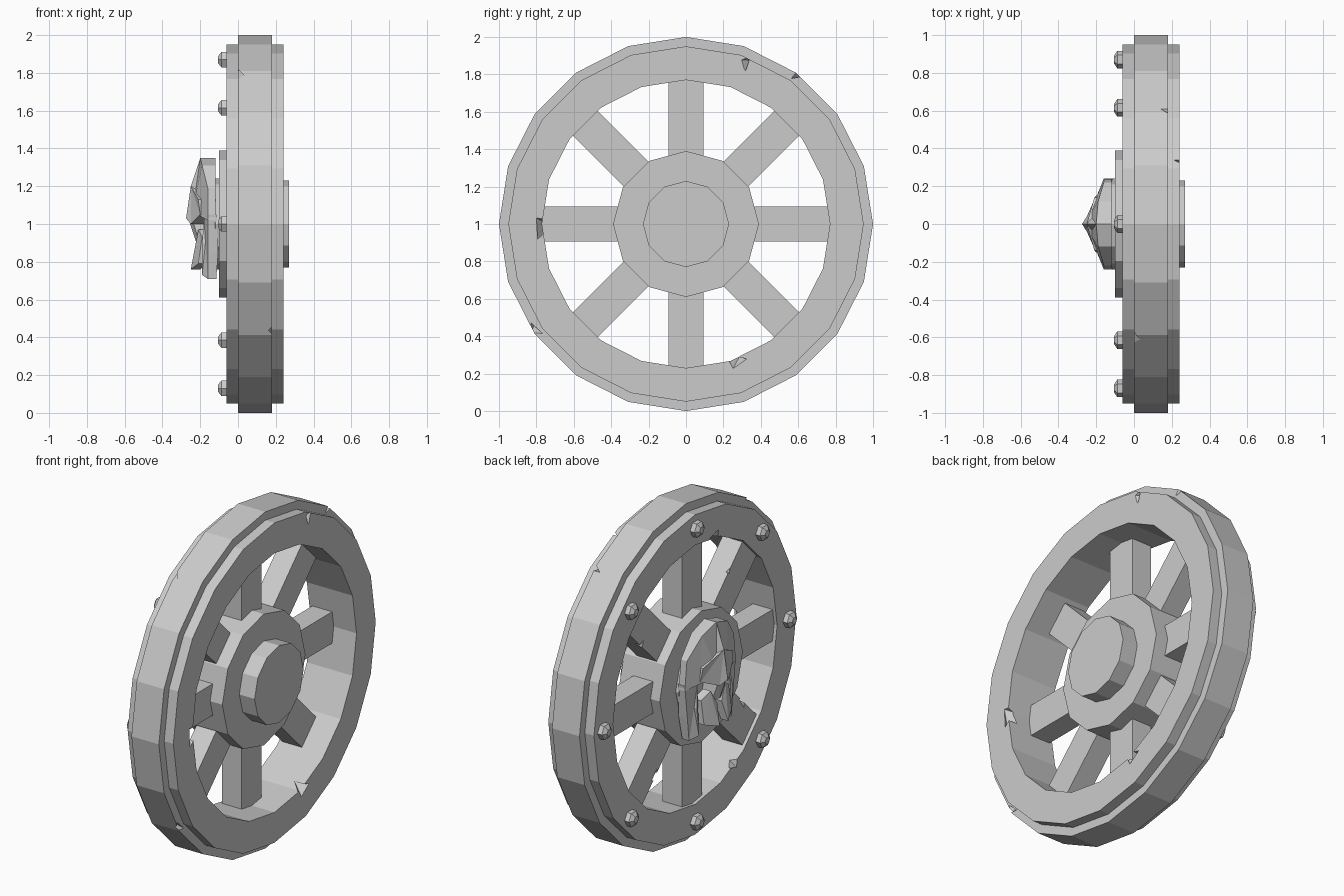
import bpy, bmesh, random
from math import sin, cos, pi, radians
from mathutils import Vector, Matrix

if "Cube" in bpy.data.objects:
    bpy.data.objects.remove(bpy.data.objects["Cube"])

random.seed(4)
C = Vector((0, 0, 1))  # wheel centre, axle along x


def finish(name, bm):
    bmesh.ops.recalc_face_normals(bm, faces=bm.faces)
    me = bpy.data.meshes.new(name)
    bm.to_mesh(me)
    bm.free()
    ob = bpy.data.objects.new(name, me)
    bpy.context.collection.objects.link(ob)
    return ob


def lathe(name, profile, n, closed=False, centre=C):
    """Spin (x, radius) points round an axle parallel to x."""
    bm = bmesh.new()
    rings = [[bm.verts.new(centre + Vector((x, r * cos(2 * pi * i / n), r * sin(2 * pi * i / n))))
              for i in range(n)] for x, r in profile]
    pairs = list(zip(rings, rings[1:]))
    if closed:
        pairs.append((rings[-1], rings[0]))
    else:
        bm.faces.new(rings[0])
        bm.faces.new(rings[-1])
    for a, b in pairs:
        for i in range(n):
            j = (i + 1) % n
            bm.faces.new((a[i], a[j], b[j], b[i]))
    return finish(name, bm)


def plate(name, front, thick=None):
    """Emblem plate from (x, y, z) front points, mirrored across y."""
    bm = bmesh.new()
    f = [bm.verts.new(p) for p in front]
    b = [bm.verts.new((p[0] + thick if thick else -0.12, p[1], p[2])) for p in front]
    n = len(f)
    top, back = bm.faces.new(f), bm.faces.new(b)
    for i in range(n):
        j = (i + 1) % n
        bm.faces.new((f[i], f[j], b[j], b[i]))
    bmesh.ops.triangulate(bm, faces=[top, back])
    ob = finish(name, bm)
    m = ob.modifiers.new("mirror", 'MIRROR')
    m.use_axis = (False, True, False)
    return ob


def chip(ob, spots):
    """Cut small angular chips at (x, y, z, size)."""
    bm = bmesh.new()
    for x, y, z, s in spots:
        rot = Matrix.Rotation(random.uniform(0, pi), 4, 'X') @ Matrix.Rotation(random.uniform(-.4, .4), 4, 'Z')
        m = Matrix.Translation((x, y, z)) @ rot @ Matrix.Diagonal((s, s, s * 0.7, 1))
        bmesh.ops.create_cone(bm, cap_ends=True, segments=4, radius1=1, radius2=0, depth=1.4, matrix=m)
    cutter = finish(ob.name + "_chip_cutter", bm)
    cutter.hide_render = True
    cutter.hide_viewport = True
    mod = ob.modifiers.new("chips", 'BOOLEAN')
    mod.operation = 'DIFFERENCE'
    mod.solver = 'EXACT'
    mod.object = cutter


# rim with raised tread
rim = lathe("rim", [(-.06, .77), (-.06, .95), (0, .95), (0, 1), (.18, 1), (.18, .95), (.24, .95), (.24, .77)],
            20, closed=True)
chip(rim, [(.24, -.77, 1.0, .09), (.25, .31, 1.87, .05), (.19, .6, 1.81, .05), (.24, .26, .26, .07),
           (.19, -.82, .43, .05), (.19, .42, .07, .05), (-.01, -.61, 1.81, .05),
           (-.06, -.2, 1.75, .07), (-.06, -.37, .33, .07)])

# spokes
for k in range(8):
    bm = bmesh.new()
    bmesh.ops.create_cube(bm, size=1, matrix=Matrix.Translation(C) @ Matrix.Rotation(k * pi / 4, 4, 'X')
                          @ Matrix.Translation((.025, 0, .55)) @ Matrix.Diagonal((.13, .187, .46, 1)))
    spoke = finish(f"spoke_{k + 1}", bm)
    if k in (1, 3, 5, 7):
        a = k * pi / 4
        r, side = .58, .1
        chip(spoke, [(-.04, -sin(a) * r + cos(a) * side, 1 + cos(a) * r + sin(a) * side, .045)])

# hub, rear axle cap and emblem base
lathe("hub", [(-.10, .39), (.17, .39)], 12)
lathe("axle_cap", [(.16, .23), (.27, .23)], 12)
lathe("emblem_base", [(-.14, .2), (-.12, .24), (-.09, .24)], 12)

# bolts on the front ring
for k in range(8):
    a = k * pi / 4
    lathe(f"bolt_{k + 1}", [(-.105, .022), (-.088, .047), (-.05, .047)], 6,
          centre=C + Vector((0, .87 * cos(a), .87 * sin(a))))

# helmet-like emblem: dome, brow, nose, cheek guards and jaw
plate("emblem_dome", [(-.20, 0, 1.35), (-.19, .12, 1.31), (-.16, .22, 1.19), (-.16, .24, 1.02),
                      (-.20, .14, 1.04), (-.235, .05, 1.10), (-.25, 0, 1.2)])
plate("emblem_brow", [(-.25, 0, 1.2), (-.21, .14, 1.13), (-.20, .15, 1.05), (-.25, .04, 1.0), (-.275, 0, 1.03)])
plate("emblem_nose", [(-.27, 0, 1.05), (-.24, .035, 1.02), (-.21, .05, .92), (-.22, 0, .90)])
plate("emblem_cheek_guard", [(-.18, .15, 1.03), (-.16, .24, 1.05), (-.15, .22, .85), (-.16, .20, .71), (-.19, .15, .73),
                             (-.19, .17, .9)], .045)
plate("emblem_jaw", [(-.22, .02, .88), (-.21, .07, .97), (-.19, .13, .93), (-.21, .13, .79), (-.25, .04, .76)], .05)
